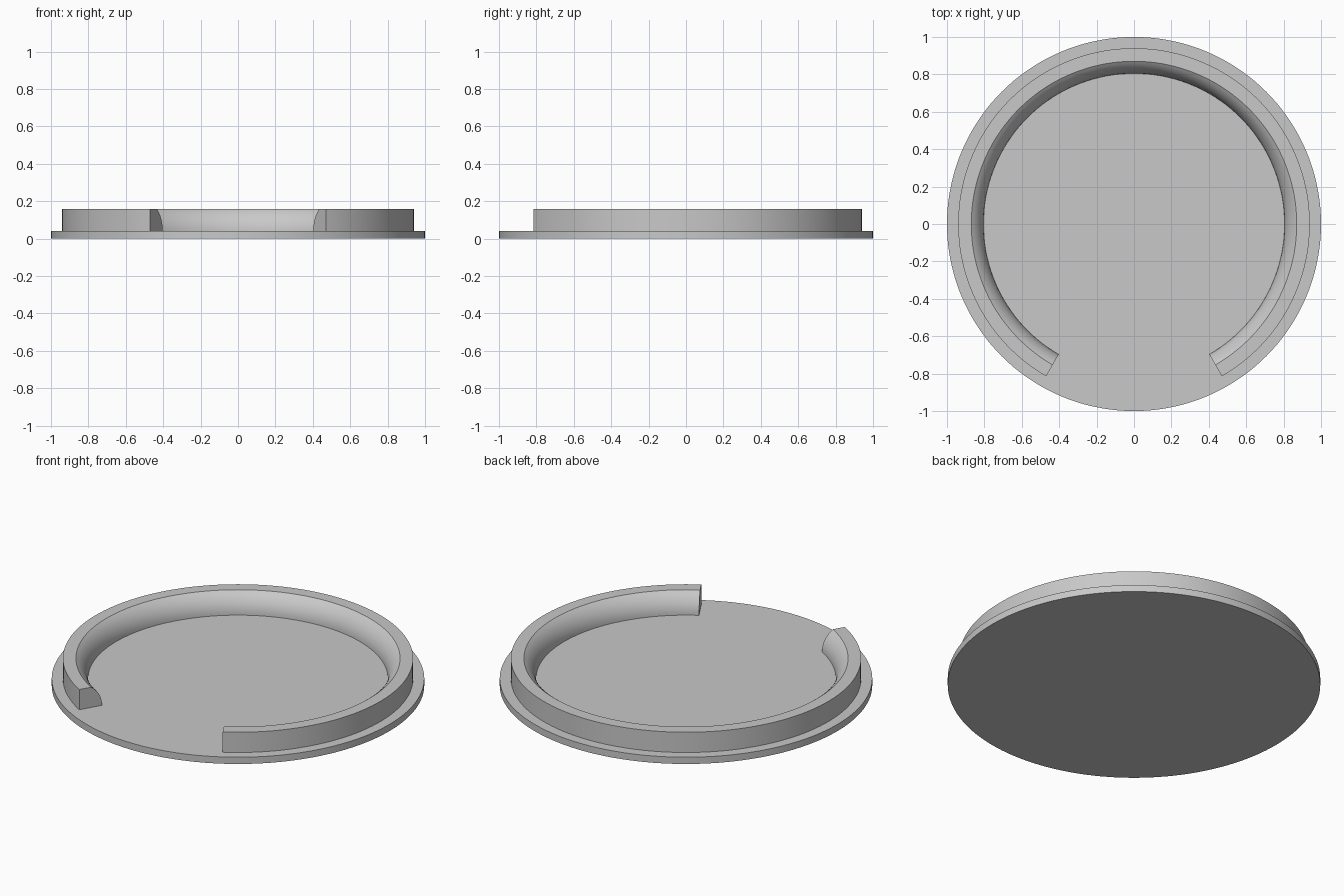
import bpy, bmesh
from math import radians, sin, cos, pi, asin, sqrt

if "Cube" in bpy.data.objects:
    bpy.data.objects.remove(bpy.data.objects["Cube"], do_unlink=True)

BASE_R, BASE_H, TOP = 1.0, 0.04, 0.16
RIM_OUT, RIM_IN_TOP, RIM_IN_BOTTOM = 0.94, 0.87, 0.805
HALF_GAP = radians(30)

grey = bpy.data.materials.new("light_grey")
grey.use_nodes = True
colour = (0.58, 0.58, 0.58, 1)
grey.diffuse_color = colour
grey.node_tree.nodes["Principled BSDF"].inputs["Base Color"].default_value = colour


def finish(bm, name):
    bmesh.ops.recalc_face_normals(bm, faces=bm.faces[:])
    mesh = bpy.data.meshes.new(name)
    bm.to_mesh(mesh)
    bm.free()
    mesh.materials.append(grey)
    ob = bpy.data.objects.new(name, mesh)
    bpy.context.collection.objects.link(ob)
    bpy.ops.object.select_all(action="DESELECT")
    ob.select_set(True)
    bpy.context.view_layer.objects.active = ob
    bpy.ops.object.shade_smooth_by_angle(angle=radians(30))
    return ob


# Flat round base plate
bm = bmesh.new()
bmesh.ops.create_cone(bm, cap_ends=True, segments=144, radius1=BASE_R,
                      radius2=BASE_R, depth=BASE_H)
bmesh.ops.translate(bm, verts=bm.verts[:], vec=(0, 0, BASE_H / 2))
finish(bm, "base_plate")

# Rim cross-section: straight outside, rounded inside that is upright at the floor
height, inset = TOP - BASE_H, RIM_IN_TOP - RIM_IN_BOTTOM
arc_r = (height ** 2 + inset ** 2) / (2 * inset)
sweep = asin(height / arc_r)
STEPS = 10
profile = [(RIM_OUT, BASE_H), (RIM_OUT, TOP)]
for i in range(STEPS + 1):
    a = sweep * (1 - i / STEPS)
    profile.append((RIM_IN_BOTTOM + arc_r * (1 - cos(a)), BASE_H + arc_r * sin(a)))

# Open ring: sweep the section around the centre, leaving a gap at the front
bm = bmesh.new()
SEGS = 120
rings = []
for s in range(SEGS + 1):
    t = -pi / 2 + HALF_GAP + (2 * pi - 2 * HALF_GAP) * s / SEGS
    rings.append([bm.verts.new((r * cos(t), r * sin(t), z)) for r, z in profile])
n = len(profile)
for a, b in zip(rings, rings[1:]):
    for i in range(n):
        j = (i + 1) % n
        bm.faces.new((a[i], a[j], b[j], b[i]))
bm.faces.new(rings[0])
bm.faces.new(rings[-1][::-1])
finish(bm, "open_rim")
